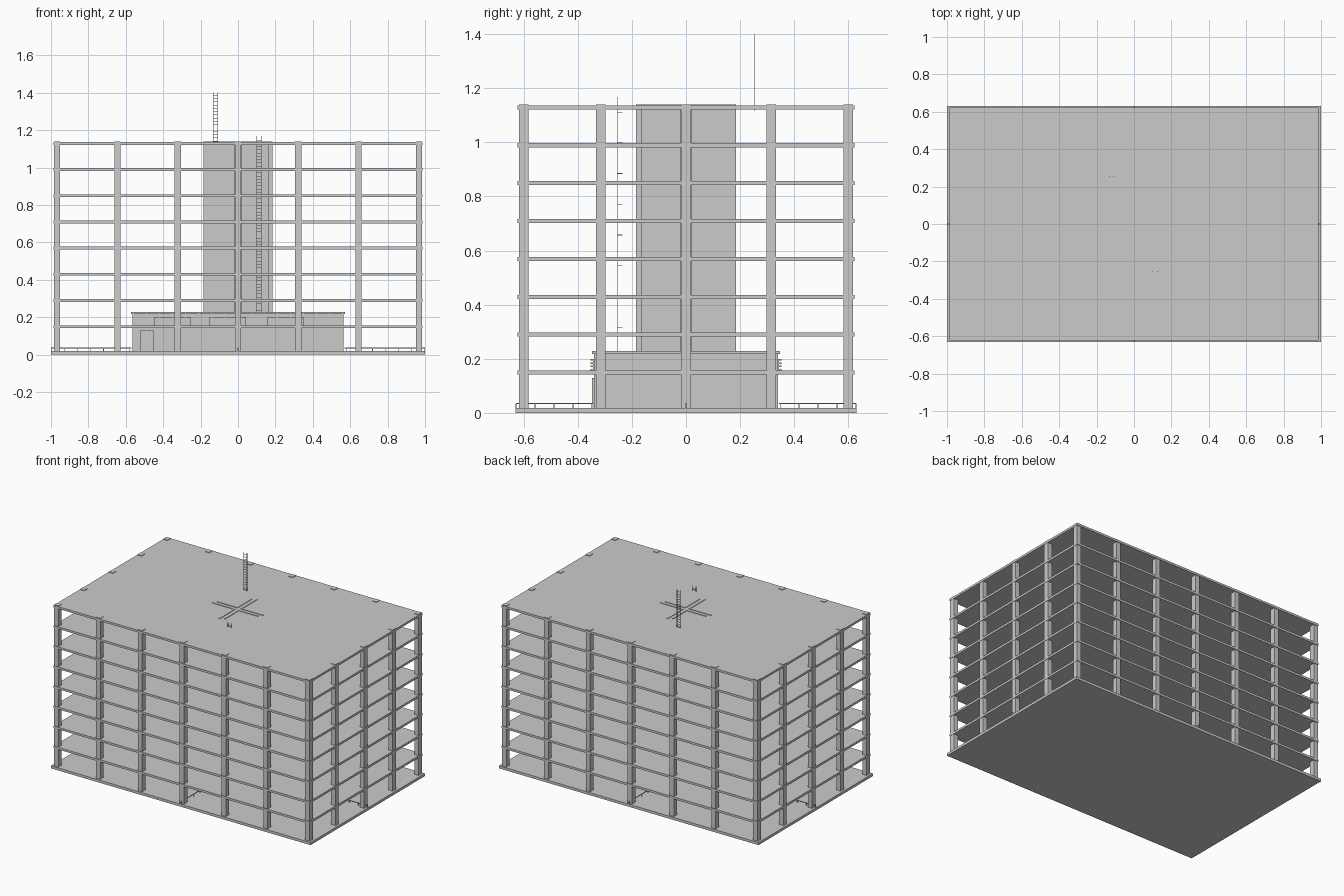
import bpy, bmesh
from mathutils import Matrix, Vector

old = bpy.data.objects.get("Cube")
if old:
    bpy.data.objects.remove(old)

mat = bpy.data.materials.new("concrete grey")
mat.use_nodes = True
GREY = (0.6, 0.6, 0.6, 1)
mat.diffuse_color = GREY
mat.node_tree.nodes["Principled BSDF"].inputs["Base Color"].default_value = GREY


def boxes(name, items):
    """One object made of boxes, each given as (centre, size)."""
    bm = bmesh.new()
    for centre, size in items:
        m = Matrix.Translation(centre) @ Matrix.Diagonal(Vector(size).to_4d())
        bmesh.ops.create_cube(bm, size=1, matrix=m)
    mesh = bpy.data.meshes.new(name)
    bm.to_mesh(mesh)
    bm.free()
    mesh.materials.append(mat)
    ob = bpy.data.objects.new(name, mesh)
    bpy.context.collection.objects.link(ob)
    return ob


def span(lo, hi):
    """Box from its low and high corners."""
    lo, hi = Vector(lo), Vector(hi)
    return (lo + hi) / 2, hi - lo


# Ground slab and the eight storey slabs
boxes("ground_slab", [span((-1, -.63, 0), (1, .63, .018))])
boxes("floor_slabs", [((0, 0, .149 + .14 * i), (1.972, 1.244, .015)) for i in range(8)])

# Perimeter columns: seven along each long side, five along each short side
spots = [(x * .3225, s * .6) for x in range(-3, 4) for s in (-1, 1)]
spots += [(s * .9675, y * .315) for y in (-1, 0, 1) for s in (-1, 1)]
boxes("columns", [span((x - .0165, y - .018, .018), (x + .0165, y + .018, 1.14))
                  for x, y in spots])

# Crossed double walls of the central core
walls = []
for s in (-1, 1):
    for t in (-1, 1):
        end = .185 if s * t > 0 else .167
        a, b = sorted((t * .012, t * end))
        walls.append(span((a, s * .015 - .005, .22), (b, s * .015 + .005, 1.14)))
        walls.append(span((s * .015 - .005, a, .22), (s * .015 + .005, b, 1.14)))
boxes("core_walls", walls)

# Ground floor hall with ribbed walls and a flat roof
boxes("hall_body", [span((-.56, -.335, .018), (.56, .335, .218))])
boxes("hall_roof", [span((-.572, -.347, .217), (.572, .347, .228))])
ribs = []
for s in (-1, 1):
    ribs += [((-.56 + .07 * i, s * .335, .118), (.006, .01, .2)) for i in range(17)]
    ribs += [((s * .56, -.335 + .67 * i / 14, .118), (.01, .006, .2)) for i in range(15)]
boxes("hall_ribs", ribs)

# Louvred windows on both long walls of the hall
slats = []
for s in (-1, 1):
    for x in (-.35, -.055, .255):
        slats.append(((x, s * .338, .172), (.195, .012, .056)))
        slats += [((x, s * .346, .148 + .012 * i), (.195, .012, .005)) for i in range(5)]
boxes("louvre_windows", slats)

# Door with its frame
boxes("door", [((-.487, -.339, .07), (.062, .008, .104))])
boxes("door_frame", [((-.487 + s * .034, -.341, .072), (.006, .014, .108)) for s in (-1, 1)]
      + [((-.487, -.341, .126), (.074, .014, .006))])

# Low rails dividing the open ground floor along both axes
rails = []
for s in (-1, 1):
    rails.append(((s * .785, 0, .035), (.43, .003, .003)))
    rails.append(((0, s * .486, .035), (.003, .286, .003)))
    rails += [((s * (.999 - .07 * i), 0, .026), (.003, .003, .018)) for i in range(7)]
    rails += [((0, s * (.628 - .07 * i), .026), (.003, .003, .018)) for i in range(5)]
boxes("low_rails", rails)


def ladder(name, x, y, z0, z1, brackets=()):
    half, pitch = .012, .0175
    items = [span((x + s * half - .0015, y - .0015, z0), (x + s * half + .0015, y + .0015, z1))
             for s in (-1, 1)]
    items += [((x, y, z0 + pitch * (i + .5)), (2 * half, .0025, .0025))
              for i in range(int((z1 - z0) / pitch))]
    items += [((x + s * half, y + .01, z), (.0025, .02, .0025)) for z in brackets for s in (-1, 1)]
    boxes(name, items)


# Ladders through and above the roof
ladder("front_ladder", .113, -.254, .228, 1.168, [.317 + .1135 * i for i in range(8)])
ladder("rear_ladder", -.121, .254, 1.115, 1.4)
